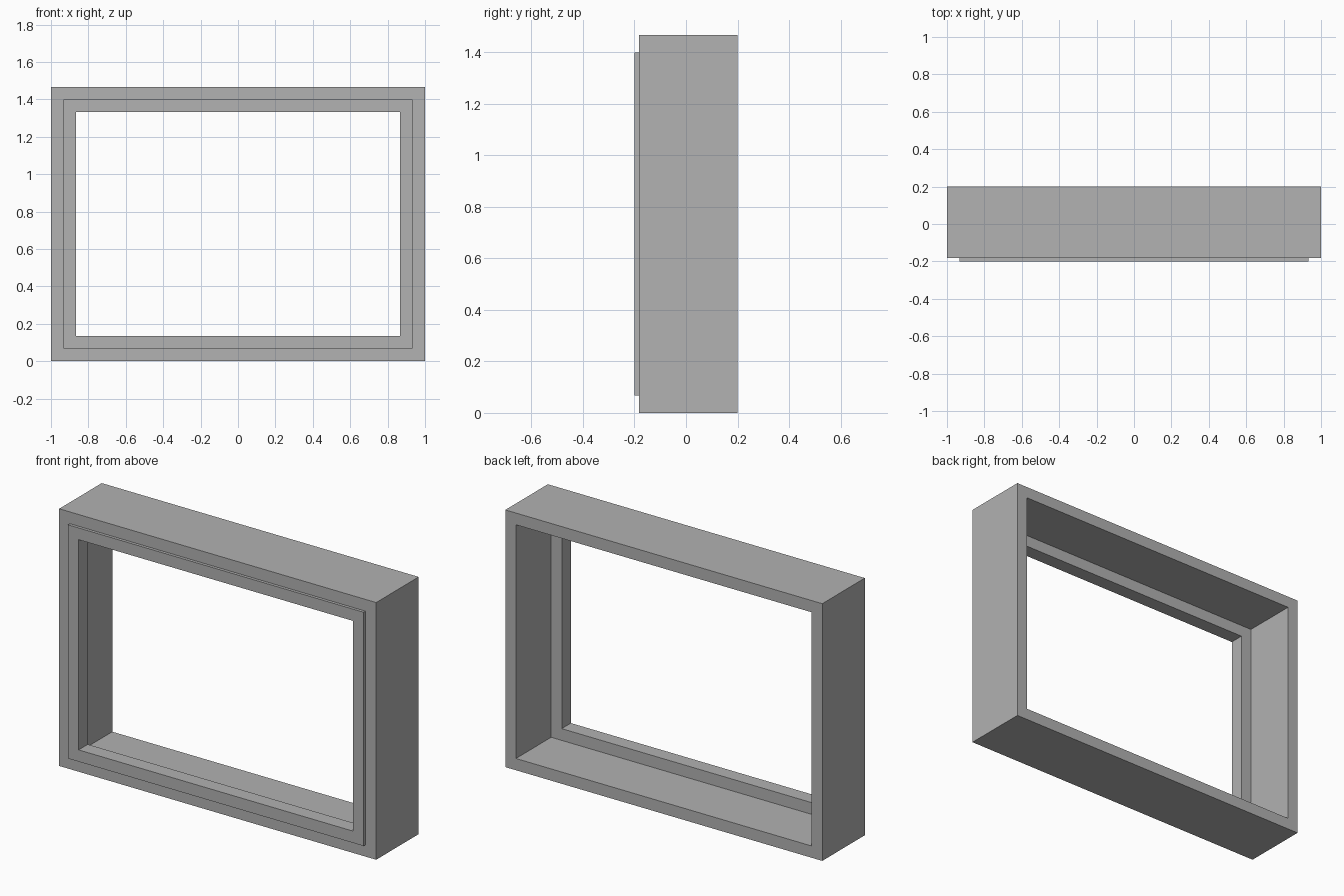
import bpy
import bmesh

default_cube = bpy.data.objects.get("Cube")
if default_cube:
    bpy.data.objects.remove(default_cube, do_unlink=True)

HEIGHT = 1.467
BORDER = 0.067

# One plain grey for everything
grey = bpy.data.materials.new("plain grey")
grey.use_nodes = True
colour = (0.445, 0.445, 0.445, 1)
grey.diffuse_color = colour
grey.node_tree.nodes["Principled BSDF"].inputs["Base Color"].default_value = colour


def rectangle(bm, inset, y):
    """Four corners of the outline, moved inwards by inset."""
    x, low, high = 1 - inset, inset, HEIGHT - inset
    return [bm.verts.new((px, y, pz))
            for px, pz in ((-x, low), (x, low), (x, high), (-x, high))]


def frame(name, inset, front, back):
    """Rectangular ring one border wide, between two depths."""
    bm = bmesh.new()
    loops = [rectangle(bm, inset, front),
             rectangle(bm, inset + BORDER, front),
             rectangle(bm, inset + BORDER, back),
             rectangle(bm, inset, back)]
    for a, b in zip(loops, loops[1:] + loops[:1]):
        for i in range(4):
            j = (i + 1) % 4
            bm.faces.new((a[i], a[j], b[j], b[i]))
    bmesh.ops.recalc_face_normals(bm, faces=bm.faces)
    mesh = bpy.data.meshes.new(name)
    bm.to_mesh(mesh)
    bm.free()
    mesh.materials.append(grey)
    obj = bpy.data.objects.new(name, mesh)
    bpy.context.collection.objects.link(obj)
    return obj


# Deep outer casing
frame("outer_casing", 0, -0.183, 0.2)

# Shallow inner frame, standing slightly proud of the casing front
frame("inner_frame", BORDER, -0.2, -0.117)
